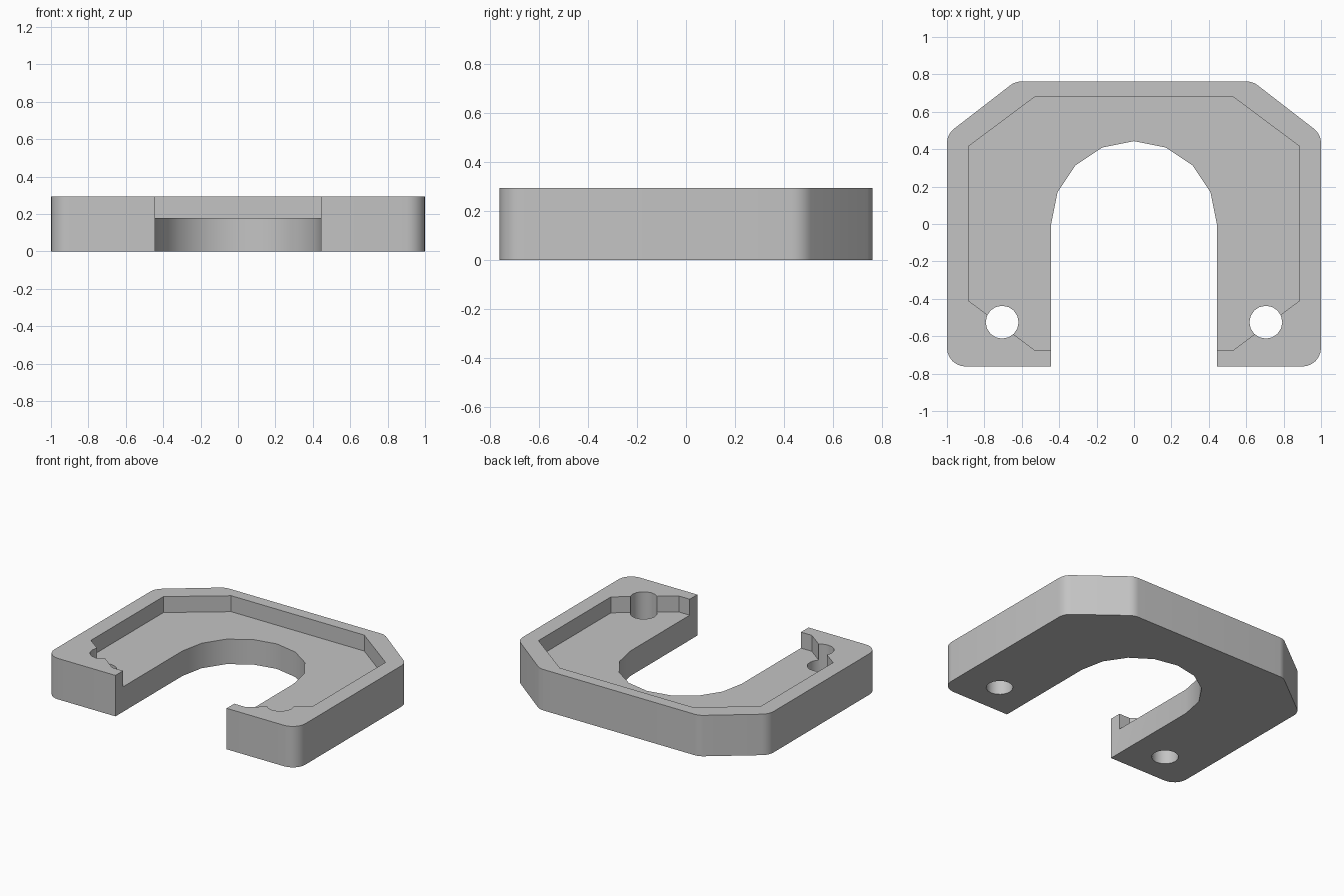
import bpy, bmesh, math
from mathutils import Vector

if "Cube" in bpy.data.objects:
    bpy.data.objects.remove(bpy.data.objects["Cube"], do_unlink=True)

HEIGHT, FLOOR = 0.295, 0.18

grey = bpy.data.materials.new("plain grey")
grey.use_nodes = True
colour = (0.55, 0.55, 0.55, 1)
grey.diffuse_color = colour
grey.node_tree.nodes["Principled BSDF"].inputs["Base Color"].default_value = colour


def mirrored(half):
    """Close a right-hand outline with its mirror image."""
    return half + [(-x, y) for x, y in reversed(half)]


def fillet(points, radius, steps=6):
    """Round every corner of an anticlockwise convex outline."""
    result = []
    for i, p in enumerate(points):
        p = Vector(p)
        a = (Vector(points[i - 1]) - p).normalized()
        b = (Vector(points[(i + 1) % len(points)]) - p).normalized()
        half = a.angle(b) / 2
        centre = p + (a + b).normalized() * radius / math.sin(half)
        start = p + a * radius / math.tan(half) - centre
        turn = math.pi - 2 * half
        for k in range(steps + 1):
            t = turn * k / steps
            c, s = math.cos(t), math.sin(t)
            result.append((centre.x + start.x * c - start.y * s,
                           centre.y + start.x * s + start.y * c))
    return result


def arc(cx, cy, radius, sides, count):
    return [(cx + radius * math.cos(math.tau * i / sides),
             cy + radius * math.sin(math.tau * i / sides)) for i in range(count)]


def prism(name, outline, z0, z1):
    bm = bmesh.new()
    face = bm.faces.new([bm.verts.new((x, y, z0)) for x, y in outline])
    ext = bmesh.ops.extrude_face_region(bm, geom=[face])
    top = [v for v in ext["geom"] if isinstance(v, bmesh.types.BMVert)]
    bmesh.ops.translate(bm, verts=top, vec=(0, 0, z1 - z0))
    bmesh.ops.recalc_face_normals(bm, faces=bm.faces)
    mesh = bpy.data.meshes.new(name)
    bm.to_mesh(mesh)
    bm.free()
    mesh.materials.append(grey)
    obj = bpy.data.objects.new(name, mesh)
    bpy.context.collection.objects.link(obj)
    return obj


# Solid block with chamfered back corners, all corners rounded
block = mirrored([(1, -0.762), (1, 0.48), (0.635, 0.762)])
tray = prism("horseshoe_tray", fillet(block, 0.1), 0, HEIGHT)

# Octagonal pocket, U-shaped slot and two screw holes
pocket = mirrored([(0.53, -0.675), (0.885, -0.41), (0.885, 0.415), (0.53, 0.68)])
slot = [(-0.443, -1), (0.443, -1)] + arc(0, 0, 0.443, 16, 9)
cutters = [prism("pocket_cutter", pocket, FLOOR, 1),
           prism("slot_cutter", slot, -1, 1)]
for side, x in (("left", 0.705), ("right", -0.705)):
    cutters.append(prism(side + "_hole_cutter", arc(x, -0.525, 0.088, 16, 16), -1, 1))

bpy.context.view_layer.objects.active = tray
tray.select_set(True)
for cutter in cutters:
    cutter.hide_render = True
    mod = tray.modifiers.new(cutter.name, "BOOLEAN")
    mod.operation = "DIFFERENCE"
    mod.solver = "EXACT"
    mod.object = cutter
    bpy.ops.object.modifier_apply(modifier=mod.name)
    bpy.data.objects.remove(cutter, do_unlink=True)

bpy.ops.object.shade_smooth_by_angle(angle=math.radians(30))
